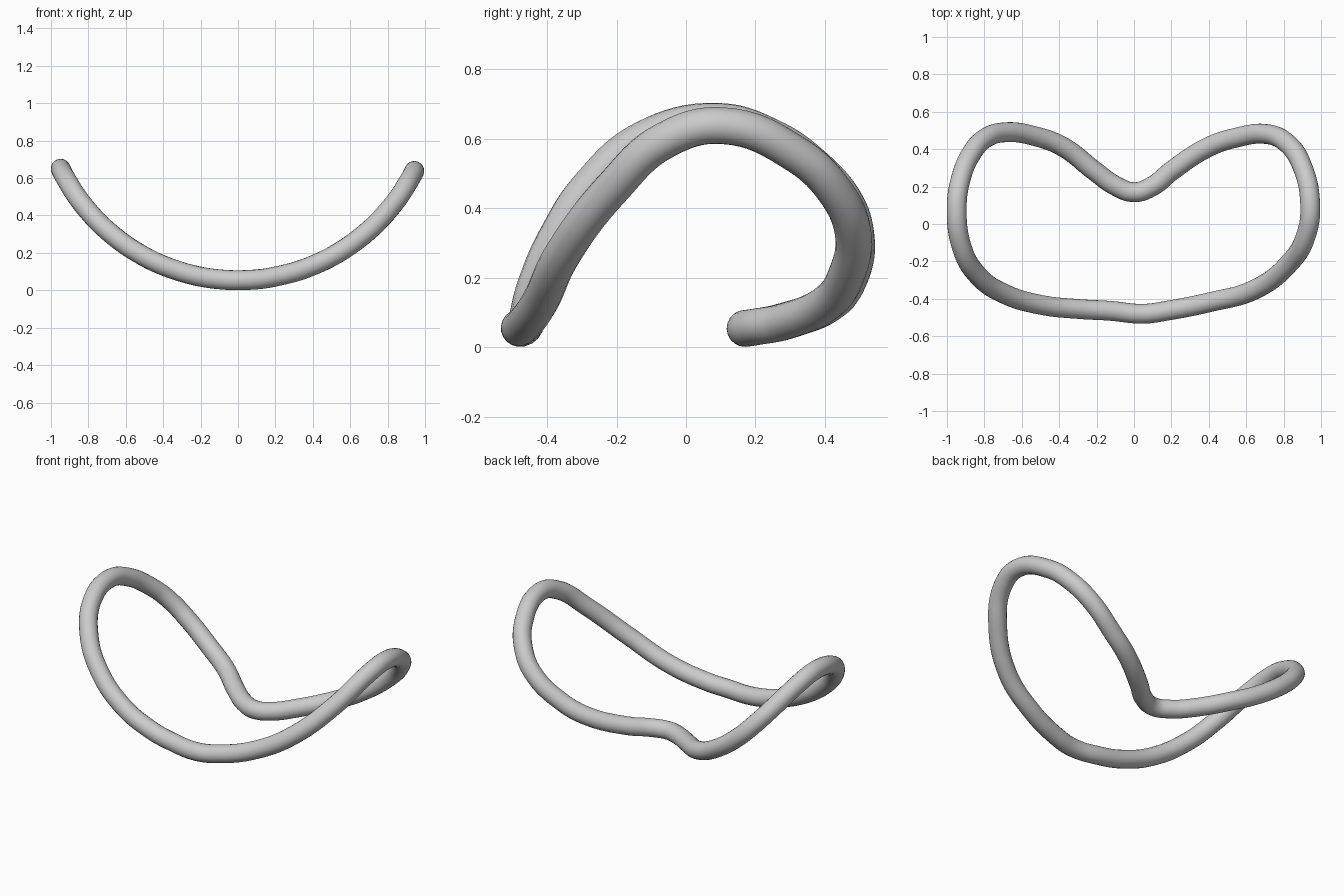
import bpy, math

if "Cube" in bpy.data.objects:
    bpy.data.objects.remove(bpy.data.objects["Cube"])

# Plan outline of the bent loop (x, y); height follows a circular arc in x
PLAN = [
    (0, .17), (-.1, .205), (-.21, .283), (-.375, .41), (-.52, .467), (-.695, .49),
    (-.80, .455), (-.87, .375), (-.925, .245), (-.948, .09), (-.922, -.12),
    (-.835, -.275), (-.70, -.37), (-.50, -.432), (-.29, -.455), (-.13, -.464),
    (.05, -.48), (.18, -.463), (.41, -.417), (.64, -.353), (.83, -.21),
    (.92, -.06), (.942, .105), (.895, .32), (.82, .43), (.716, .48),
    (.54, .46), (.395, .41), (.2, .283), (.1, .203)]
TUBE = .053
ARC = 1.052


def height(x):
    return TUBE + .001 + ARC - math.sqrt(ARC ** 2 - x ** 2)


# Closed smooth tube
curve = bpy.data.curves.new("bent_loop", 'CURVE')
curve.dimensions = '3D'
curve.bevel_depth = TUBE
curve.bevel_resolution = 8
curve.resolution_u = 8
spline = curve.splines.new('BEZIER')
spline.bezier_points.add(len(PLAN) - 1)
for p, (x, y) in zip(spline.bezier_points, PLAN):
    p.co = (x, y, height(x))
    p.handle_left_type = p.handle_right_type = 'AUTO'
spline.use_cyclic_u = True
spline.use_smooth = True

loop = bpy.data.objects.new("bent_loop", curve)
bpy.context.collection.objects.link(loop)
bpy.context.view_layer.objects.active = loop
loop.select_set(True)
bpy.ops.object.convert(target='MESH')
bpy.ops.object.shade_smooth()
